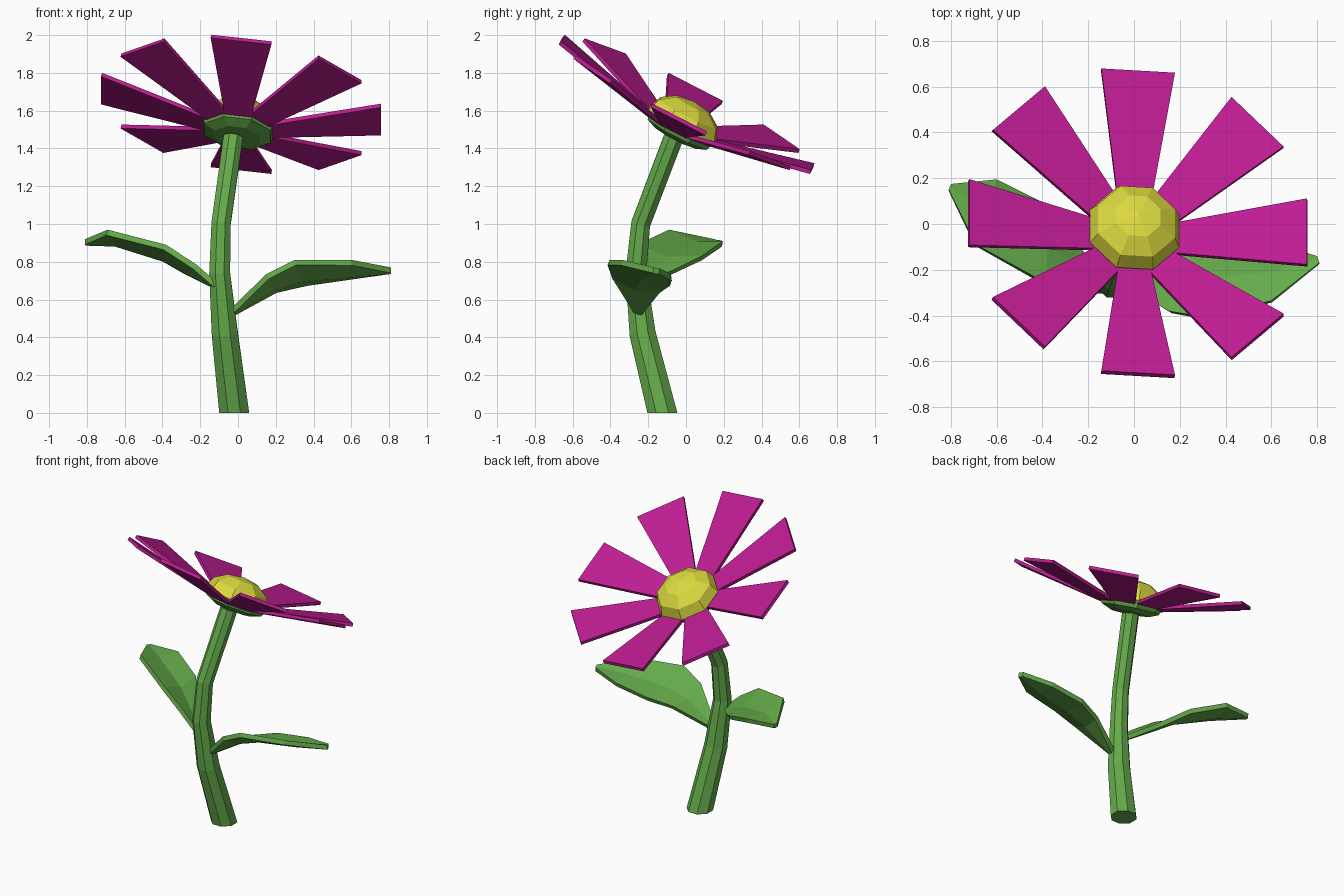
import bpy, bmesh, math
from mathutils import Vector, Matrix

if "Cube" in bpy.data.objects:
    bpy.data.objects.remove(bpy.data.objects["Cube"])


def material(name, rgb):
    m = bpy.data.materials.new(name)
    m.diffuse_color = (*rgb, 1)
    m.use_nodes = True
    m.node_tree.nodes["Principled BSDF"].inputs["Base Color"].default_value = m.diffuse_color
    return m


GREEN = material("leaf_green", (0.13, 0.41, 0.07))
PINK = material("petal_magenta", (0.52, 0.012, 0.29))
YELLOW = material("centre_yellow", (0.72, 0.70, 0.05))


def make_object(name, bm, mat):
    bmesh.ops.recalc_face_normals(bm, faces=bm.faces)
    me = bpy.data.meshes.new(name)
    bm.to_mesh(me)
    bm.free()
    me.materials.append(mat)
    ob = bpy.data.objects.new(name, me)
    bpy.context.collection.objects.link(ob)
    return ob


def loft(name, rings, mat):
    """Skin a list of equal-sized closed rings and cap both ends."""
    bm = bmesh.new()
    rows = [[bm.verts.new(p) for p in r] for r in rings]
    n = len(rows[0])
    for a, b in zip(rows, rows[1:]):
        for i in range(n):
            j = (i + 1) % n
            bm.faces.new((a[i], a[j], b[j], b[i]))
    bm.faces.new(rows[0])
    bm.faces.new(rows[-1])
    return make_object(name, bm, mat)


# Tilted frame of the flower head
N = Vector((0.14, 0.515, 1)).normalized()
U = (Vector((1, 0, 0)) - N * N.x).normalized()
V = N.cross(U)
HEAD = Matrix((U, V, N)).transposed().to_4x4()


def head_at(x, y, z):
    return Matrix.Translation((x, y, z)) @ HEAD


def octagon(r, z):
    return [Vector((r * math.cos(a), r * math.sin(a), z))
            for a in (math.pi / 8 + k * math.pi / 4 for k in range(8))]


# Stem: eight-sided tapered sweep, flat on the ground
path = [Vector(p) for p in ((-0.02, -0.125, 0), (-0.07, -0.23, 0.42), (-0.097, -0.265, 0.74),
                            (-0.09, -0.24, 1.0), (-0.025, -0.065, 1.46))]
radii = (0.086, 0.075, 0.06, 0.055, 0.056)
rings = []
for i, (p, r) in enumerate(zip(path, radii)):
    t = path[min(i + 1, 4)] - path[max(i - 1, 0)]
    t = Vector((0, 0, 1)) if i == 0 else t.normalized()
    q = Vector((0, 0, 1)).rotation_difference(t)
    rings.append([p + q @ v for v in octagon(r, 0)])
loft("stem", rings, GREEN)

# Calyx under the head
M = head_at(0.003, -0.02, 1.525)
loft("calyx", [[M @ v for v in octagon(r, z)]
               for r, z in ((0.13, -0.075), (0.19, -0.05), (0.21, 0.0))], GREEN)

# Yellow faceted dome
bm = bmesh.new()
bmesh.ops.create_uvsphere(bm, u_segments=8, v_segments=6, radius=1)
bmesh.ops.bisect_plane(bm, geom=bm.verts[:] + bm.edges[:] + bm.faces[:],
                       plane_co=(0, 0, -0.01), plane_no=(0, 0, 1), clear_inner=True)
bmesh.ops.holes_fill(bm, edges=[e for e in bm.edges if e.is_boundary])
bm.transform(M @ Matrix.Rotation(math.pi / 8, 4, 'Z') @ Matrix.Diagonal((0.212, 0.212, 0.14, 1)))
make_object("flower_centre", bm, YELLOW)

# Eight flat petals, cupped upwards
H = head_at(-0.004, -0.073, 1.483)
CUP = Matrix.Rotation(-math.radians(13), 4, 'Y')
for k in range(8):
    P = H @ Matrix.Rotation(k * math.pi / 4, 4, 'Z') @ CUP
    loft(f"petal_{k + 1}", [[P @ Vector((x, s * w, z)) for s, z in
                             ((-1, -0.011), (1, -0.011), (1, 0.011), (-1, 0.011))]
                            for x, w in ((0.14, 0.068), (0.765, 0.162))], PINK)


# Leaves: pairs of edge points along the blade, creased at the midrib
def leaf(name, stations):
    rings = []
    for i, (f, b) in enumerate(stations):
        f, b = Vector(f), Vector(b)
        crease = Vector((0, 0, -0.1 * (b - f).length))
        top = [f, (f + b) / 2 + crease, b]
        a, c = stations[max(i - 1, 0)], stations[min(i + 1, len(stations) - 1)]
        along = Vector(c[0]) + Vector(c[1]) - Vector(a[0]) - Vector(a[1])
        up = along.cross(b - f).normalized()
        if up.z < 0:
            up = -up
        rings.append(top + [p - up * 0.03 for p in reversed(top)])
    loft(name, rings, GREEN)


leaf("right_leaf", [((-0.04, -0.265, 0.55), (-0.03, -0.225, 0.54)),
                    ((0.15, -0.38, 0.735), (0.19, -0.13, 0.66)),
                    ((0.30, -0.405, 0.81), (0.36, -0.075, 0.70)),
                    ((0.60, -0.335, 0.81), (0.60, -0.08, 0.735)),
                    ((0.81, -0.17, 0.77), (0.80, -0.14, 0.765))])
leaf("left_leaf", [((-0.11, -0.30, 0.69), (-0.11, -0.26, 0.68)),
                   ((-0.22, -0.29, 0.785), (-0.26, -0.07, 0.755)),
                   ((-0.38, -0.26, 0.89), (-0.39, 0.09, 0.835)),
                   ((-0.69, -0.09, 0.97), (-0.60, 0.195, 0.91)),
                   ((-0.81, 0.15, 0.92), (-0.80, 0.175, 0.915))])
